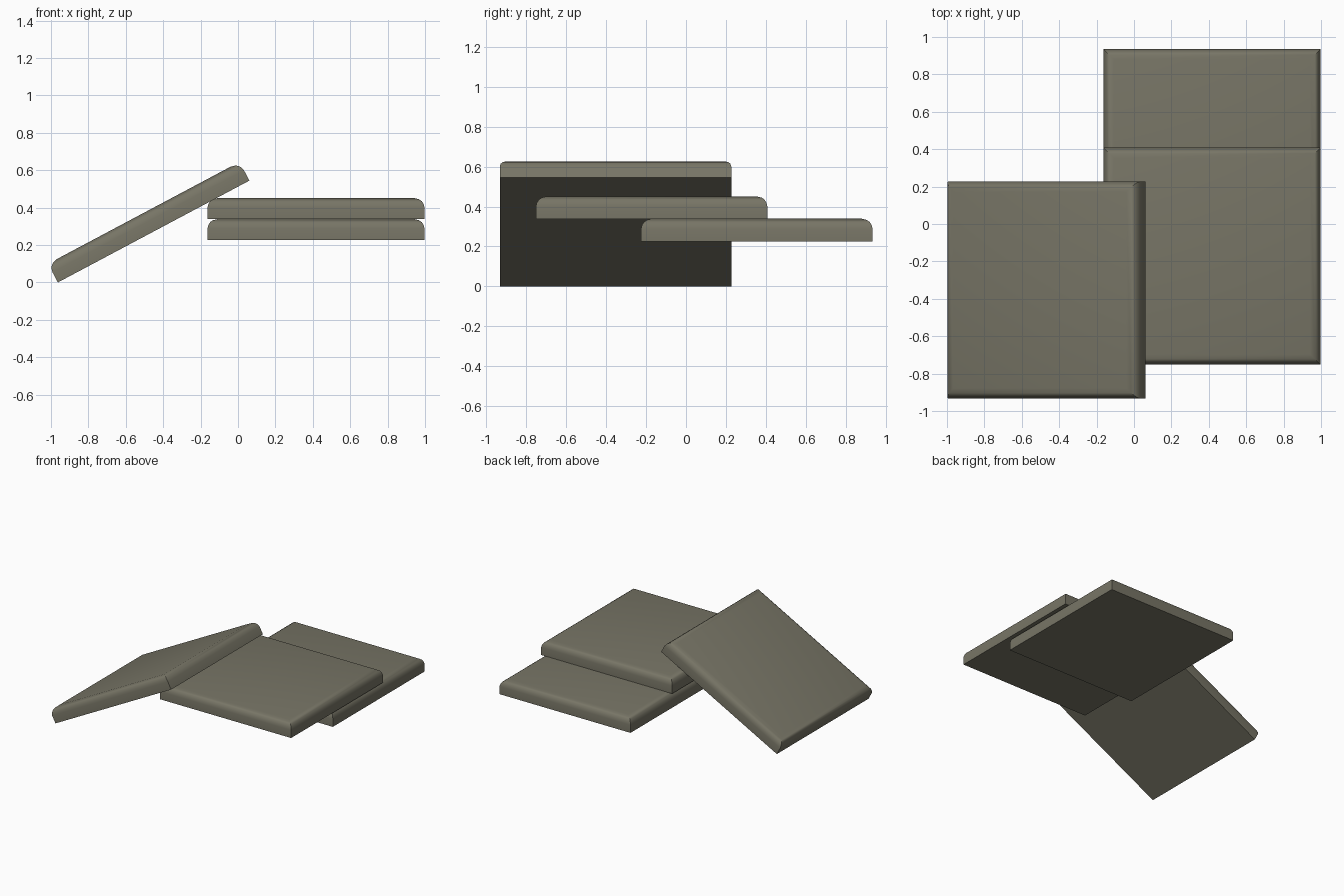
import bpy, bmesh, math
from mathutils import Matrix

if "Cube" in bpy.data.objects:
    bpy.data.objects.remove(bpy.data.objects["Cube"])

SIDE = 1.16
# Edge profile: (inset from the rim, height)
PROFILE = [(0, 0), (0, 0.062), (0.005, 0.082), (0.015, 0.097),
           (0.03, 0.107), (0.055, 0.113)]

stone = bpy.data.materials.new("grey brown stone")
stone.diffuse_color = (0.185, 0.177, 0.132, 1)
stone.use_nodes = True
stone.node_tree.nodes["Principled BSDF"].inputs["Base Color"].default_value = stone.diffuse_color


def slab(name, corner, tilt=0):
    """Square slab with a rounded top edge; corner is its lower left front point."""
    bm = bmesh.new()
    rings = []
    for inset, h in PROFILE:
        a, b = inset, SIDE - inset
        rings.append([bm.verts.new((x, y, h))
                      for x, y in ((a, a), (b, a), (b, b), (a, b))])
    for low, high in zip(rings, rings[1:]):
        for i in range(4):
            j = (i + 1) % 4
            bm.faces.new((low[i], low[j], high[j], high[i]))
    bm.faces.new(rings[-1])
    bm.faces.new(rings[0][::-1])
    bmesh.ops.recalc_face_normals(bm, faces=bm.faces)
    bm.transform(Matrix.Translation(corner) @ Matrix.Rotation(-tilt, 4, 'Y'))
    mesh = bpy.data.meshes.new(name)
    bm.to_mesh(mesh)
    bm.free()
    mesh.materials.append(stone)
    ob = bpy.data.objects.new(name, mesh)
    bpy.context.collection.objects.link(ob)
    # Smooth rounded edge, sharp mitres and base
    bpy.ops.object.select_all(action='DESELECT')
    ob.select_set(True)
    bpy.context.view_layer.objects.active = ob
    bpy.ops.object.shade_smooth_by_angle(angle=math.radians(30))


# Two flat slabs stacked with an offset, and one leaning on them
slab("lower_slab", (-0.163, -0.225, 0.226))
slab("upper_slab", (-0.163, -0.752, 0.338))
slab("leaning_slab", (-0.963, -0.933, 0), math.radians(28))
